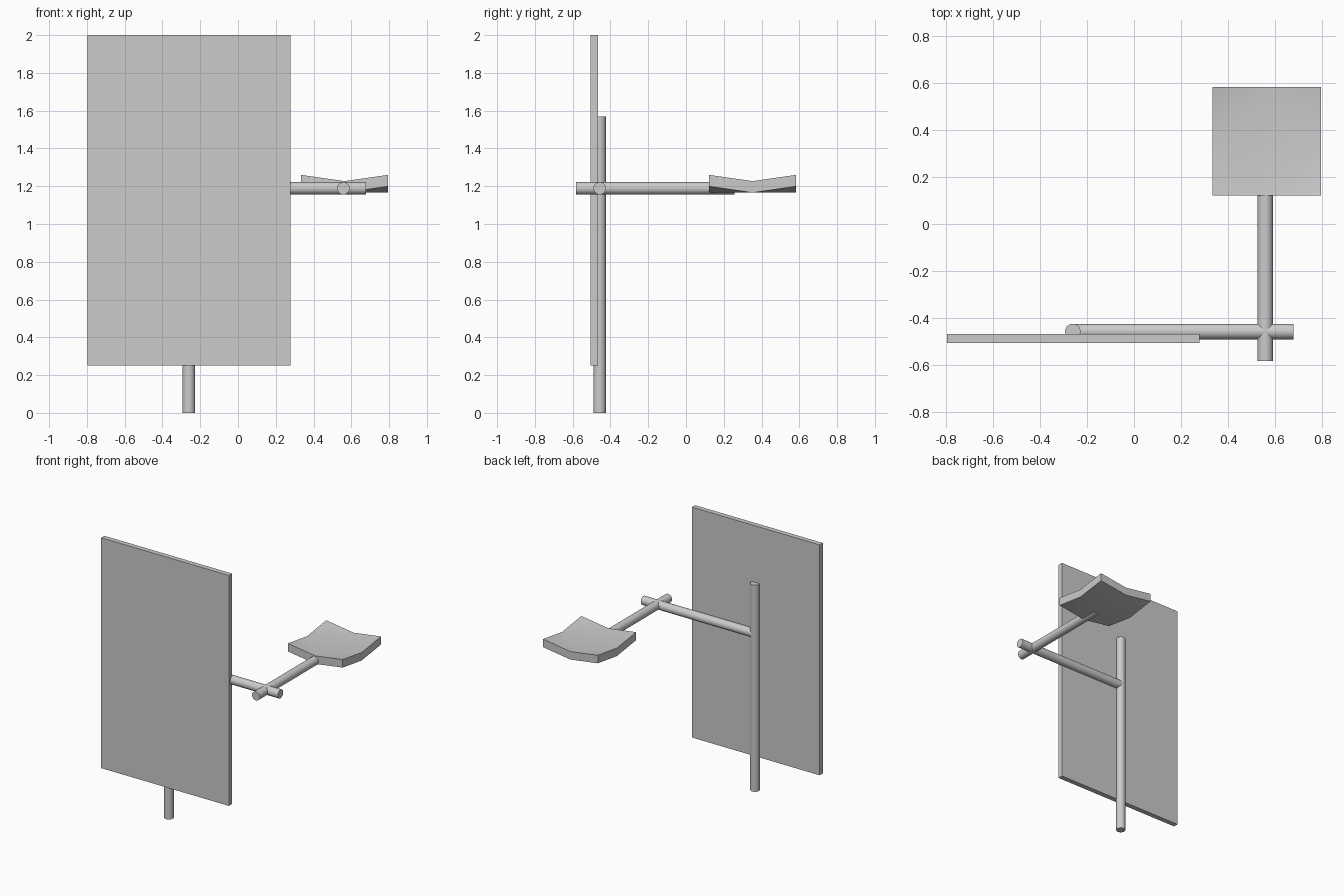
import bpy, bmesh, math
from mathutils import Vector

if "Cube" in bpy.data.objects:
    bpy.data.objects.remove(bpy.data.objects["Cube"])

R = 0.033        # tube radius
POST_Y = -0.457
ARM_Z = 1.189


def rod(name, a, b):
    a, b = Vector(a), Vector(b)
    bpy.ops.mesh.primitive_cylinder_add(vertices=32, radius=R, depth=(b - a).length,
                                        location=(a + b) / 2)
    ob = bpy.context.object
    ob.name = name
    ob.rotation_euler = (b - a).to_track_quat('Z', 'Y').to_euler()
    bpy.ops.object.shade_smooth_by_angle(angle=math.radians(30))
    return ob


# flat front panel
bpy.ops.mesh.primitive_cube_add(size=1, location=(-0.259, -0.486, 1.125))
panel = bpy.context.object
panel.name = "panel"
panel.scale = (1.073, 0.038, 1.75)

# upright post and the two crossing arms
rod("post", (-0.26, POST_Y, 0), (-0.26, POST_Y, 1.57))
rod("side_arm", (-0.26, POST_Y, ARM_Z), (0.677, POST_Y, ARM_Z))
rod("seat_arm", (0.558, -0.582, ARM_Z), (0.558, 0.257, ARM_Z))

# seat: two by two slab with raised corners
cx, cy, half = 0.564, 0.352, 0.23
bm = bmesh.new()
bmesh.ops.create_grid(bm, x_segments=2, y_segments=2, size=half)
for v in bm.verts:
    corner = abs(v.co.x) > 0.1 and abs(v.co.y) > 0.1
    v.co += Vector((cx, cy, 1.26 if corner else 1.227))
# split each quarter so the middle stays flat and only the corner folds up
for f in list(bm.faces):
    mids = [v for v in f.verts
            if (abs(v.co.x - cx) > 0.1) != (abs(v.co.y - cy) > 0.1)]
    bmesh.utils.face_split(f, mids[0], mids[1])
top = list(bm.faces)
ext = bmesh.ops.extrude_face_region(bm, geom=top, use_keep_orig=True)
for g in ext["geom"]:
    if isinstance(g, bmesh.types.BMVert):
        g.co.z -= 0.061
bmesh.ops.recalc_face_normals(bm, faces=bm.faces)
mesh = bpy.data.meshes.new("seat")
bm.to_mesh(mesh)
bm.free()
seat = bpy.data.objects.new("seat", mesh)
bpy.context.collection.objects.link(seat)
bpy.ops.object.select_all(action='DESELECT')
seat.select_set(True)
bpy.context.view_layer.objects.active = seat
bpy.ops.object.shade_smooth_by_angle(angle=math.radians(30))
